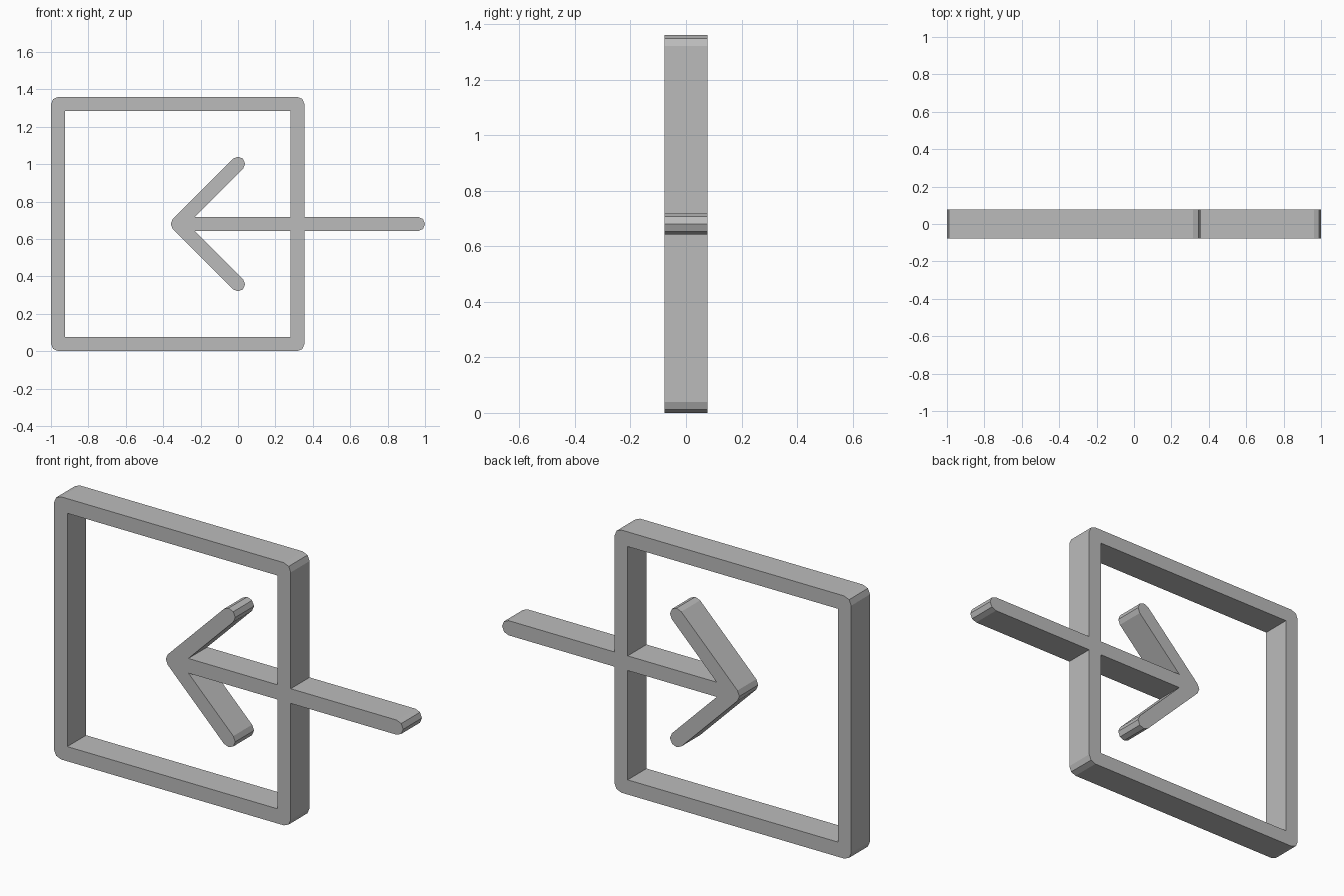
import bpy
import bmesh
from math import cos, sin, radians
from mathutils import Matrix

cube = bpy.data.objects.get("Cube")
if cube:
    bpy.data.objects.remove(cube, do_unlink=True)

grey = bpy.data.materials.new("plain grey")
grey.use_nodes = True
colour = (0.5, 0.5, 0.5, 1)
grey.diffuse_color = colour
grey.node_tree.nodes["Principled BSDF"].inputs["Base Color"].default_value = colour

HALF_DEPTH = 0.077
MID = 0.68              # height of the arrow axis
R = 0.038               # half width of every arrow bar
LEFT, RIGHT = -1.0, 0.356
TOP = 2 * MID
WALL = 0.076
ROUND = 0.04


def arc(x, z, radius, start, end, steps):
    angles = [radians(start + (end - start) * i / steps) for i in range(steps + 1)]
    return [(x + radius * cos(a), z + radius * sin(a)) for a in angles]


def plate(name, *outlines):
    """Extrude closed outlines (later ones are holes) along y into a mesh."""
    curve = bpy.data.curves.new(name, "CURVE")
    curve.dimensions = "2D"
    curve.fill_mode = "BOTH"
    curve.extrude = HALF_DEPTH
    for outline in outlines:
        spline = curve.splines.new("POLY")
        spline.points.add(len(outline) - 1)
        for point, (x, z) in zip(spline.points, outline):
            point.co = (x, z, 0, 1)
        spline.use_cyclic_u = True
    helper = bpy.data.objects.new(name + "_outline", curve)
    bpy.context.collection.objects.link(helper)
    graph = bpy.context.evaluated_depsgraph_get()
    mesh = bpy.data.meshes.new_from_object(helper.evaluated_get(graph))
    bpy.data.objects.remove(helper, do_unlink=True)
    bpy.data.curves.remove(curve)

    # Stand the plate upright and weld the caps to the sides
    mesh.transform(Matrix.Rotation(radians(90), 4, "X"))
    bm = bmesh.new()
    bm.from_mesh(mesh)
    bmesh.ops.remove_doubles(bm, verts=bm.verts, dist=0.0001)
    bmesh.ops.recalc_face_normals(bm, faces=bm.faces)
    for face in bm.faces:
        face.smooth = False
    bm.to_mesh(mesh)
    bm.free()
    mesh.name = name
    mesh.materials.clear()
    mesh.materials.append(grey)
    obj = bpy.data.objects.new(name, mesh)
    bpy.context.collection.objects.link(obj)
    return obj


# Square frame with rounded outer corners and a sharp opening
corners = [(RIGHT - ROUND, TOP - ROUND), (LEFT + ROUND, TOP - ROUND),
           (LEFT + ROUND, ROUND), (RIGHT - ROUND, ROUND)]
outer = []
for i, (x, z) in enumerate(corners):
    outer += arc(x, z, ROUND, 90 * i, 90 * i + 90, 2)
x0, x1, z0, z1 = LEFT + WALL, RIGHT - WALL, WALL, TOP - WALL
plate("square_frame", outer, [(x0, z0), (x0, z1), (x1, z1), (x1, z0)])

# Arrow inside the frame: upper half outline mirrored about its axis
tip_x = -0.36 + R
upper = [(x1, MID + R), (tip_x + R * (1 + 2 ** 0.5), MID + R)]
upper += arc(0, MID - tip_x, R, -45, 135, 4)
upper += arc(tip_x, MID, R, 135, 180, 1)
lower = [(x, 2 * MID - z) for x, z in reversed(upper[:-1])]
plate("arrow_head_and_shaft", upper + lower)

# Rounded arrow tail outside the frame
tail = [(RIGHT, MID - R)] + arc(1 - R, MID, R, -90, 90, 4) + [(RIGHT, MID + R)]
plate("arrow_tail", tail)
